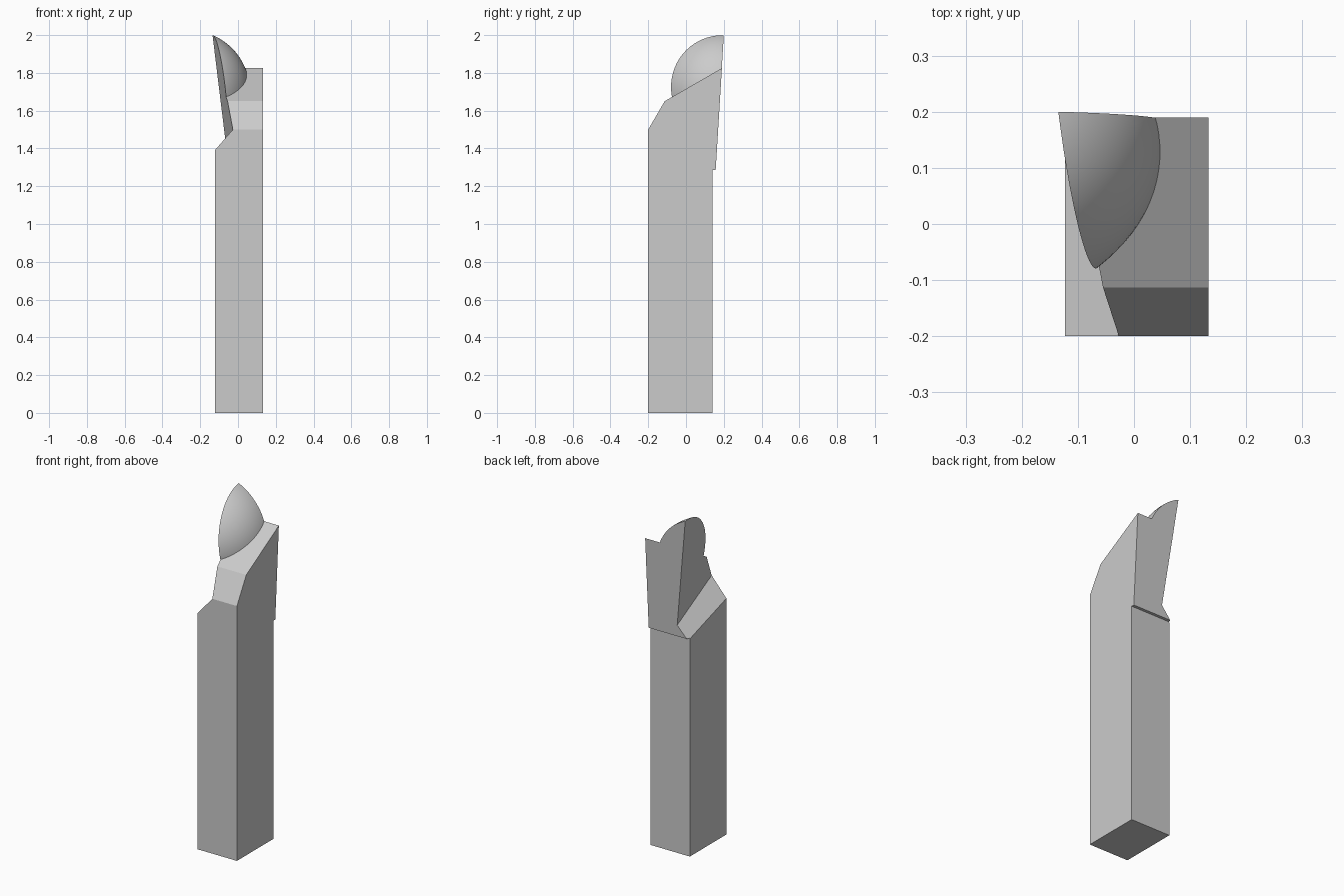
import bpy, bmesh, math
from mathutils import Vector

cube = bpy.data.objects.get("Cube")
if cube:
    bpy.data.objects.remove(cube, do_unlink=True)

steel = bpy.data.materials.new("grey_steel")
steel.use_nodes = True
colour = (0.6, 0.6, 0.6, 1)
steel.diffuse_color = colour
steel.node_tree.nodes["Principled BSDF"].inputs["Base Color"].default_value = colour

# Cutting planes as (point, outward normal)
RAKE = (Vector((-0.027, -0.2, 1.5)), Vector((-1, -0.126, -0.115)))
RAMP = (Vector((-0.123, -0.2, 1.39)), Vector((-1.146, 0.32, 1)))
BACK = (Vector((0, 0.2, 2)), Vector((0, 1, -0.06)))
SLOPE = (Vector((0, -0.113, 1.65)), Vector((0, -0.57, 1)))


def clip(bm, plane, flip=False):
    """Remove everything on the outward side of a plane and cap the hole."""
    point, normal = plane
    normal = -normal if flip else normal
    geom = bm.verts[:] + bm.edges[:] + bm.faces[:]
    cut = bmesh.ops.bisect_plane(bm, geom=geom, dist=1e-6, plane_co=point,
                                 plane_no=normal, clear_outer=True)["geom_cut"]
    rim = [e for e in cut if isinstance(e, bmesh.types.BMEdge)]
    bmesh.ops.contextual_create(bm, geom=rim)


def finish(bm, name):
    bmesh.ops.recalc_face_normals(bm, faces=bm.faces[:])
    mesh = bpy.data.meshes.new(name)
    bm.to_mesh(mesh)
    bm.free()
    mesh.materials.append(steel)
    obj = bpy.data.objects.new(name, mesh)
    bpy.context.collection.objects.link(obj)
    return obj


# Shank: side profile extruded across the width
profile = [(-0.2, 0), (0.14, 0), (0.14, 1.285), (0.157, 1.285),
           (0.19, 1.825), (-0.113, 1.65), (-0.2, 1.5)]
bm = bmesh.new()
side = bm.faces.new([bm.verts.new((-0.123, y, z)) for y, z in profile])
new = bmesh.ops.extrude_face_region(bm, geom=[side])["geom"]
bmesh.ops.translate(bm, vec=(0.256, 0, 0),
                    verts=[v for v in new if isinstance(v, bmesh.types.BMVert)])
shank = finish(bm, "shank")

# Notch: block bounded by the rake face and the ramp, cut from the shank
bm = bmesh.new()
bmesh.ops.create_cube(bm, size=2)
bmesh.ops.translate(bm, vec=(0, 0, 1.5), verts=bm.verts)
clip(bm, RAKE, True)
clip(bm, RAMP, True)
notch = finish(bm, "notch_cutter")
notch.hide_render = True
cut = shank.modifiers.new("notch", "BOOLEAN")
cut.operation = "DIFFERENCE"
cut.solver = "EXACT"
cut.object = notch
bpy.context.view_layer.objects.active = shank
shank.select_set(True)
bpy.ops.object.modifier_apply(modifier=cut.name)
bpy.data.objects.remove(notch, do_unlink=True)
shank.select_set(False)

# Rounded nose: ball trimmed by the rake, back and sloped top planes
bm = bmesh.new()
bmesh.ops.create_uvsphere(bm, u_segments=96, v_segments=64, radius=0.321)
bmesh.ops.translate(bm, vec=(-0.259, 0.178, 1.704), verts=bm.verts)
clip(bm, RAKE)
clip(bm, BACK)
clip(bm, SLOPE, True)
nose = finish(bm, "rounded_nose")
bpy.context.view_layer.objects.active = nose
nose.select_set(True)
bpy.ops.object.shade_smooth_by_angle(angle=math.radians(25))
nose.select_set(False)
